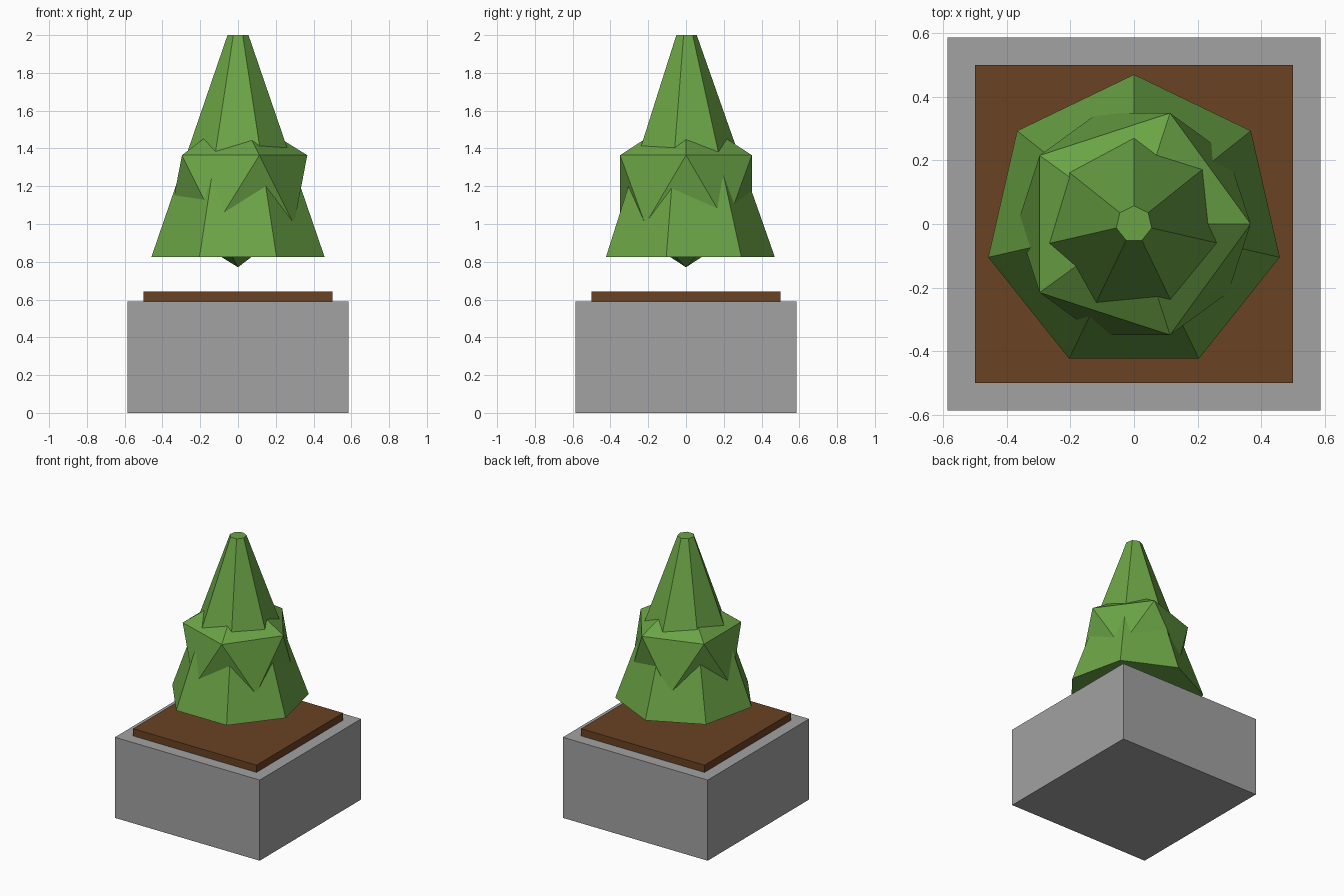
import bpy

cube = bpy.data.objects.get("Cube")
if cube:
    bpy.data.objects.remove(cube, do_unlink=True)


def make_material(name, color):
    mat = bpy.data.materials.new(name)
    mat.use_nodes = True
    mat.diffuse_color = (*color, 1)
    mat.node_tree.nodes["Principled BSDF"].inputs["Base Color"].default_value = (*color, 1)
    return mat


def finish(name, mat):
    obj = bpy.context.object
    obj.name = obj.data.name = name
    obj.data.materials.append(mat)
    return obj


def box(name, width, bottom, top, mat):
    bpy.ops.mesh.primitive_cube_add(size=1, location=(0, 0, (bottom + top) / 2))
    obj = finish(name, mat)
    obj.scale = (width, width, top - bottom)
    bpy.ops.object.transform_apply(location=False, rotation=False, scale=True)


stone = make_material("grey stone", (0.36, 0.36, 0.36))
earth = make_material("brown earth", (0.142, 0.054, 0.016))
leaves = make_material("leaf green", (0.146, 0.37, 0.06))

# Square planter with a slab of soil on top
box("planter", 1.172, 0, 0.59, stone)
box("soil", 1.0, 0.585, 0.643, earth)

# Tapered seven-sided foliage, floating above the soil
base, tip = 0.826, 2.0
bpy.ops.mesh.primitive_cone_add(vertices=7, radius1=0.47, radius2=0.057,
                                depth=tip - base, location=(0, 0, (base + tip) / 2))
finish("foliage_cone", leaves)

# Faceted clump that pokes through the cone
bpy.ops.mesh.primitive_ico_sphere_add(subdivisions=1, radius=0.41, location=(0, 0, 1.181))
finish("foliage_clump", leaves)
